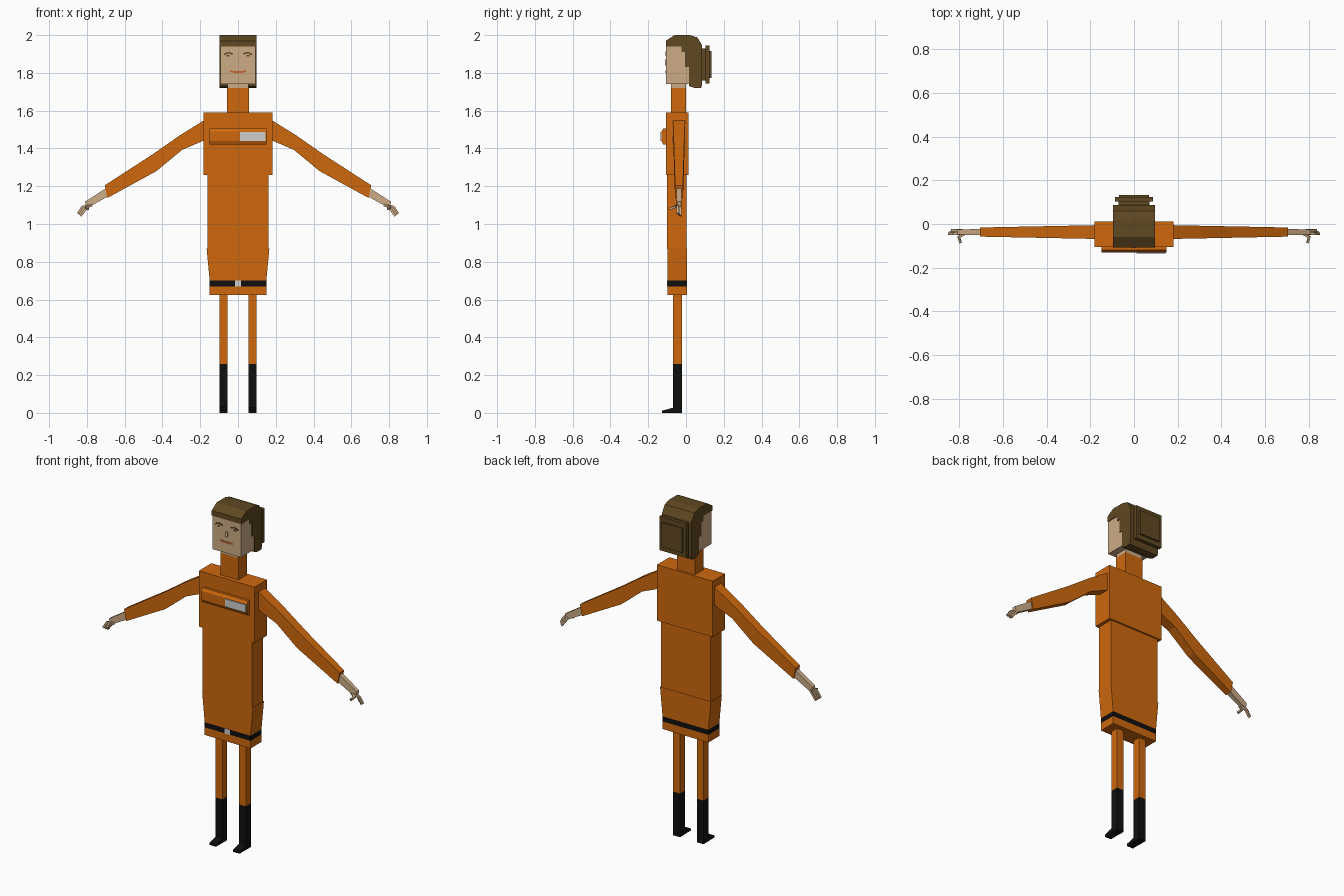
import bpy, bmesh
from mathutils import Vector

cube = bpy.data.objects.get("Cube")
if cube:
    bpy.data.objects.remove(cube)


def material(name, red, green, blue):
    mat = bpy.data.materials.new(name)
    mat.use_nodes = True
    colour = (red, green, blue, 1)
    mat.diffuse_color = colour
    mat.node_tree.nodes["Principled BSDF"].inputs["Base Color"].default_value = colour
    return mat


ORANGE = material("orange cloth", .62, .14, .004)
SKIN = material("skin", .61, .41, .24)
HAIR = material("brown hair", .115, .065, .015)
BLACK = material("black leather", .005, .005, .005)
WHITE = material("pale grey", .62, .62, .62)
LIPS = material("lips", .55, .13, .02)


def loft(name, rings, *materials, rule=None):
    """Skin closed rings of points and cap both ends; rule(centre) picks a material."""
    bm = bmesh.new()
    loops = [[bm.verts.new(point) for point in ring] for ring in rings]
    for lower, upper in zip(loops, loops[1:]):
        for i in range(len(lower)):
            bm.faces.new((lower[i - 1], lower[i], upper[i], upper[i - 1]))
    bm.faces.new(loops[0])
    bm.faces.new(loops[-1])
    bmesh.ops.recalc_face_normals(bm, faces=bm.faces)
    if rule:
        for face in bm.faces:
            face.material_index = rule(face.calc_center_median())
    mesh = bpy.data.meshes.new(name)
    bm.to_mesh(mesh)
    bm.free()
    for mat in materials:
        mesh.materials.append(mat)
    bpy.context.collection.objects.link(bpy.data.objects.new(name, mesh))


def rectangle(half, front, back, height, x=0):
    left, right = x + half, x - half
    return [(right, front, height), (left, front, height),
            (left, back, height), (right, back, height)]


def box(name, mat, half, front, back, bottom, top, x=0):
    loft(name, [rectangle(half, front, back, z, x) for z in (bottom, top)], mat)


def prism(name, mat, half, profile, x=0):
    """Extrude a (y, z) outline across the width."""
    loft(name, [[(side, y, z) for y, z in profile] for side in (x - half, x + half)], mat)


def rod(name, mat, width, path):
    """Square rod along a bent path."""
    points = [Vector(point) for point in path]
    rings = []
    for i, point in enumerate(points):
        before, after = points[max(i - 1, 0)], points[min(i + 1, len(points) - 1)]
        along = (after - before).normalized()
        across = along.cross(Vector((0, 0, 1))).normalized() * width
        up = along.cross(across)
        rings.append([point + across + up, point - across + up,
                      point - across - up, point + across - up])
    loft(name, rings, mat)


def arm_part(name, mat, side, depth, sections):
    """Four-sided limb through (x, top, thickness) sections, thinning outwards."""
    rings = []
    for x, top, thick in sections:
        front, back = -.037 - depth + x / 50, -.037 + depth - x / 50
        inner, bottom = side * (x - thick / 5), top - thick
        rings.append([(side * x, front, top), (side * x, back, top),
                      (inner, back, bottom), (inner, front, bottom)])
    loft(name, rings, mat)


# Body, with a belt band around the skirt
belt_low, belt_high = .67, .7
loft("skirt", [rectangle(half, -.097, .005, z) for z, half in
               ((.625, .15), (belt_low, .15), (belt_high, .15), (.87, .166))],
     ORANGE, BLACK, rule=lambda centre: int(belt_low < centre.z < belt_high))
box("belt_buckle", WHITE, half=.017, front=-.1, back=-.095, bottom=belt_low, top=belt_high)
box("waist", ORANGE, half=.162, front=-.1, back=.003, bottom=.868, top=1.27)
box("chest", ORANGE, half=.182, front=-.105, back=.012, bottom=1.26, top=1.59)
box("collar", ORANGE, half=.058, front=-.08, back=0, bottom=1.58, top=1.72)
box("neck", SKIN, half=.055, front=-.08, back=0, bottom=1.72, top=1.75)

# Chest panel with bevelled edges and a pale label
prism("chest_panel", ORANGE, half=.15, profile=[
    (-.1, 1.42), (-.12, 1.42), (-.13, 1.44), (-.13, 1.49), (-.12, 1.505), (-.1, 1.505)])
box("panel_label", WHITE, half=.067, front=-.135, back=-.13, bottom=1.44, top=1.486, x=.078)

# Head and stepped hair
box("head", SKIN, half=.093, front=-.105, back=.07, bottom=1.742, top=1.96)
prism("hair", HAIR, half=.097, profile=[
    (-.107, 1.94), (-.107, 1.97), (-.06, 2), (.02, 2), (.06, 1.988), (.086, 1.945),
    (.086, 1.74), (.08, 1.72), (.045, 1.72), (.015, 1.73), (.015, 1.83),
    (-.005, 1.83), (-.005, 1.91), (-.025, 1.91), (-.025, 1.94)])
for layer, half, back, height in (("base", .072, .106, .085), ("middle", .088, .124, .1),
                                  ("cap", .068, .134, .072)):
    box("bun_" + layer, HAIR, half, front=back - .02, back=back,
        bottom=1.845 - height, top=1.845 + height)

# Face
box("nose", SKIN, half=.008, front=-.111, back=-.1, bottom=1.84, top=1.87)
rod("mouth", LIPS, .0048, [(x, -.103, 1.802 + abs(x) / 6) for x in (-.042, -.02, .02, .042)])

# Paired parts
for name, side in (("left_", 1), ("right_", -1)):
    rod(name + "eyebrow", HAIR, .004, [(side * x, -.104, z) for x, z in
                                       ((.028, 1.9), (.05, 1.908), (.075, 1.897))])
    box(name + "eye", HAIR, half=.008, front=-.107, back=-.1, bottom=1.887, top=1.894,
        x=side * .052)

    # Leg with boot and sloping toe
    boot_top = .258
    loft(name + "leg", [rectangle(.022, -.068, -.022, z, side * .077)
                        for z in (0, boot_top, .63)],
         ORANGE, BLACK, rule=lambda centre: int(centre.z < boot_top))
    prism(name + "toe", BLACK, half=.021, x=side * .077, profile=[
        (-.126, 0), (-.126, .012), (-.066, .028), (-.066, 0)])

    # Sleeve and palm
    arm_part(name + "sleeve", ORANGE, side, .035, (
        (.17, 1.555, .1), (.31, 1.468, .075), (.45, 1.37, .09), (.705, 1.205, .067)))
    arm_part(name + "palm", SKIN, side, .028, ((.69, 1.195, .045), (.81, 1.118, .036)))

    # Fingers fan out below one another; the thumb points forward
    for i, finger in enumerate(("index", "middle", "little")):
        y = -.045 + i * .008
        path = ((.79, 1.1), (.825 - i * .006, 1.09 - i * .01), (.847 - i * .007, 1.055 - i * .006))
        rod(name + finger + "_finger", SKIN, .006, [(side * x, y, z) for x, z in path])
    rod(name + "thumb", SKIN, .006, [(side * .775, -.045, 1.1), (side * .803, -.06, 1.09),
                                     (side * .795, -.085, 1.08)])
